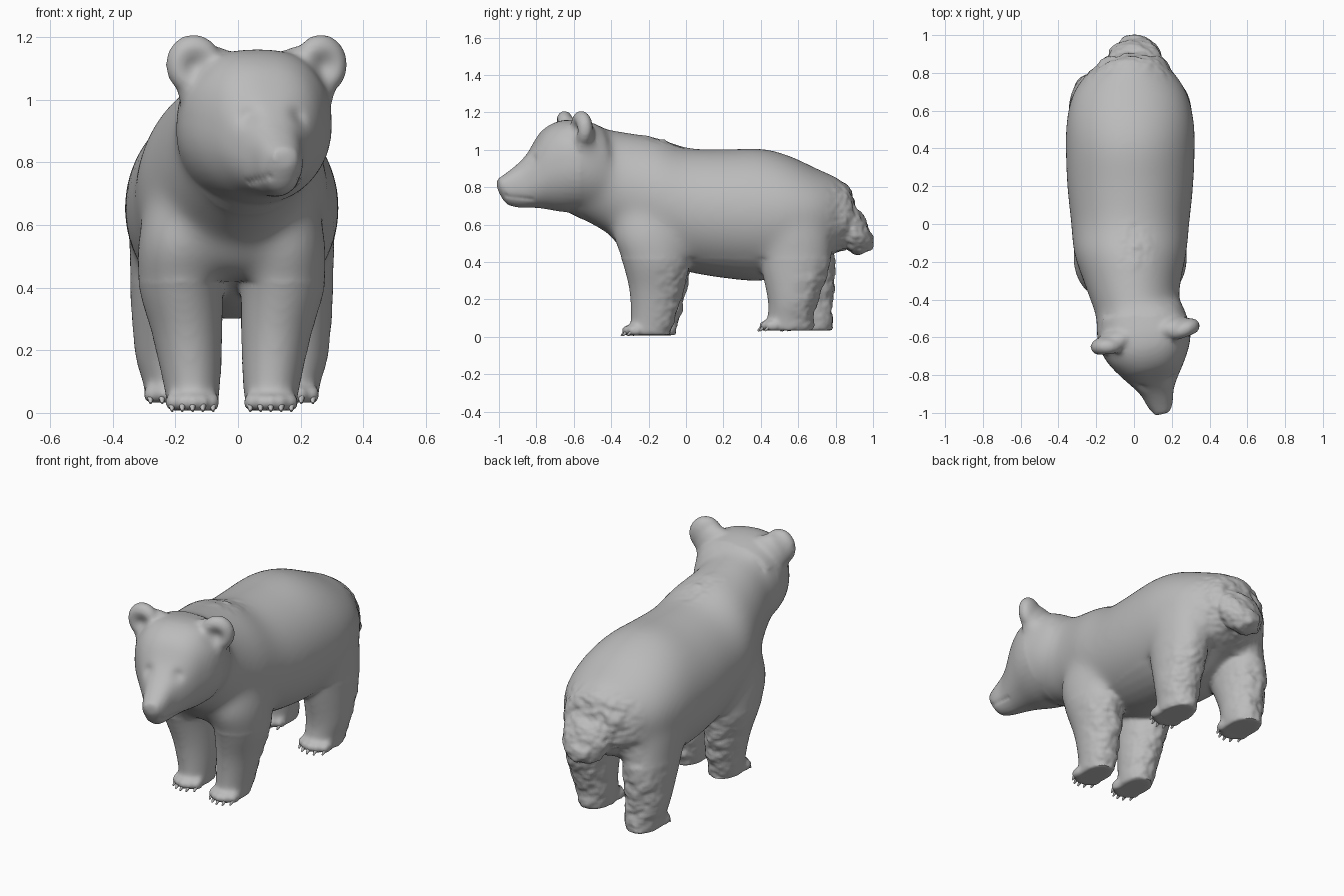
import bpy, bmesh, math
from mathutils import Vector, Matrix, noise

cube = bpy.data.objects.get("Cube")
if cube:
    bpy.data.objects.remove(cube, do_unlink=True)

fur = bpy.data.materials.new("soft_grey")
fur.use_nodes = True
fur.diffuse_color = (0.5, 0.5, 0.5, 1)
fur.node_tree.nodes["Principled BSDF"].inputs["Base Color"].default_value = (0.5, 0.5, 0.5, 1)

MID = -0.02                        # symmetry line of trunk and legs
YAW = math.radians(13)             # head turns toward its left
HEAD = Vector((0.053, -0.58, 0))
FWD = Vector((math.sin(YAW), -math.cos(YAW), 0))
SIDE = Vector((math.cos(YAW), math.sin(YAW), 0))
UP = Vector((0, 0, 1))


def head_point(forward, side, z):
    return HEAD + FWD * forward + SIDE * side + UP * z


def finish(name, bm):
    bmesh.ops.recalc_face_normals(bm, faces=bm.faces)
    mesh = bpy.data.meshes.new(name)
    bm.to_mesh(mesh)
    bm.free()
    mesh.materials.append(fur)
    obj = bpy.data.objects.new(name, mesh)
    bpy.context.collection.objects.link(obj)
    return obj


def spline(rows, steps=4):
    """Catmull-Rom interpolation between rows of numbers."""
    out = []
    for i in range(len(rows) - 1):
        a, b, c, d = (rows[max(0, min(len(rows) - 1, i + k))] for k in (-1, 0, 1, 2))
        for s in range(steps):
            t = s / steps
            out.append([0.5 * (2 * q + (r - p) * t + (2 * p - 5 * q + 4 * r - u) * t * t
                        + (3 * q - p - 3 * r + u) * t ** 3) for p, q, r, u in zip(a, b, c, d)])
    return out + [list(rows[-1])]


def loft(name, rings, square=1.0, n=40):
    """Skin rings (centre, half axis A, half axis B); square < 1 fills the upper corners."""
    def bulge(value, t):
        return math.copysign(abs(value) ** (square if math.sin(t) > 0 else 1), value)
    bm = bmesh.new()
    loops = []
    for centre, a, b in rings:
        angles = [2 * math.pi * k / n for k in range(n)]
        loops.append([bm.verts.new(centre + a * bulge(math.cos(t), t) + b * bulge(math.sin(t), t))
                      for t in angles])
    for lo, hi in zip(loops, loops[1:]):
        for k in range(n):
            bm.faces.new((lo[k], lo[(k + 1) % n], hi[(k + 1) % n], hi[k]))
    bm.faces.new(loops[0])
    bm.faces.new(loops[-1])
    return finish(name, bm)


def ellipsoid(name, centre, radii, yaw=0, pitch=0):
    bm = bmesh.new()
    bmesh.ops.create_uvsphere(bm, u_segments=24, v_segments=16, radius=1)
    bm.transform(Matrix.Translation(centre) @ Matrix.Rotation(yaw, 4, 'Z')
                 @ Matrix.Rotation(pitch, 4, 'X') @ Matrix.Diagonal((*radii, 1)))
    return finish(name, bm)


parts = []

# Trunk: y, centre x, half width, bottom, top
trunk = [(-0.62, 0.05, 0.21, 0.66, 1.14), (-0.45, 0.01, 0.225, 0.57, 1.115),
         (-0.30, -0.01, 0.26, 0.47, 1.09), (-0.15, -0.02, 0.3, 0.40, 1.065),
         (0.0, -0.02, 0.314, 0.35, 1.012), (0.2, -0.02, 0.335, 0.315, 1.003),
         (0.4, -0.02, 0.343, 0.3, 1.008), (0.55, -0.02, 0.338, 0.34, 0.97),
         (0.7, -0.02, 0.30, 0.41, 0.9), (0.82, -0.015, 0.215, 0.45, 0.845),
         (0.89, 0.0, 0.14, 0.5, 0.775)]
parts.append(loft("trunk", [(Vector((x, y, (lo + hi) / 2)), Vector((w, 0, 0)), UP * (hi - lo) / 2)
                            for y, x, w, lo, hi in spline(trunk)]))
parts.append(ellipsoid("chest", (-0.015, -0.25, 0.64), (0.265, 0.17, 0.21)))

# Head and muzzle: forward distance, half width, bottom, top
skull = [(-0.13, 0.23, 0.64, 1.13), (0.0, 0.248, 0.66, 1.158), (0.1, 0.226, 0.67, 1.153),
         (0.19, 0.175, 0.685, 1.1), (0.26, 0.125, 0.69, 0.995), (0.32, 0.088, 0.69, 0.93),
         (0.39, 0.066, 0.71, 0.876), (0.437, 0.04, 0.785, 0.845)]
parts.append(loft("head", [(head_point(f, 0, (lo + hi) / 2), SIDE * w, UP * (hi - lo) / 2)
                           for f, w, lo, hi in spline(skull)], square=0.8))
parts.append(ellipsoid("nose", head_point(0.41, 0, 0.825), (0.045, 0.03, 0.03), YAW))

# Ears with broad roots flowing into the crown
ears = {1: Vector((0.265, -0.56, 1.112)), -1: Vector((-0.142, -0.65, 1.112))}
for s, centre in ears.items():
    parts.append(ellipsoid("ear", centre, (0.09, 0.056, 0.098), YAW + s * 0.2))
    parts.append(ellipsoid("ear_root", centre - SIDE * s * 0.06 - UP * 0.045 - FWD * 0.02,
                           (0.115, 0.065, 0.105), YAW))
    parts.append(ellipsoid("ear_lobe", centre - SIDE * s * 0.025 - UP * 0.075 - FWD * 0.01,
                           (0.075, 0.06, 0.09), YAW))

# Legs: z, distance from the middle, y, half width, half depth
front_leg = [(0.008, 0.125, -0.195, 0.078, 0.115), (0.1, 0.128, -0.175, 0.092, 0.12),
             (0.25, 0.142, -0.158, 0.112, 0.145), (0.4, 0.162, -0.16, 0.134, 0.18),
             (0.55, 0.16, -0.185, 0.14, 0.205), (0.72, 0.135, -0.18, 0.12, 0.17),
             (0.88, 0.1, -0.17, 0.07, 0.1)]
rear_leg = [(0.033, 0.185, 0.55, 0.088, 0.13), (0.1, 0.185, 0.56, 0.1, 0.125),
            (0.2, 0.195, 0.575, 0.115, 0.138), (0.4, 0.192, 0.585, 0.132, 0.19),
            (0.6, 0.172, 0.57, 0.152, 0.21), (0.75, 0.13, 0.55, 0.125, 0.17),
            (0.86, 0.09, 0.53, 0.07, 0.1)]
claws = bmesh.new()
for name, rows, back in (("front_leg", front_leg, 0.03), ("rear_leg", rear_leg, 0.12)):
    for s in (1, -1):
        lag = back if s < 0 else 0     # right legs stand slightly further back
        parts.append(loft(name, [(Vector((MID + s * x, y + lag * max(0, 1 - z / 0.5), z)),
                                  Vector((a, 0, 0)), Vector((0, b, 0)))
                                 for z, x, y, a, b in spline(rows)]))
        z, x, y, a, b = rows[0]
        for k in range(-2, 3):         # toes and claws
            toe = Vector((MID + s * x + k * a * 0.42, y + lag - b * (0.95 - 0.07 * k * k), z + 0.026))
            parts.append(ellipsoid("toe", toe, (0.022, 0.042, 0.03)))
            bmesh.ops.create_cone(
                claws, segments=10, radius1=0.016, radius2=0.004, depth=0.045, cap_ends=True,
                matrix=Matrix.Translation(toe + Vector((0, -0.026, -0.013))) @ Matrix.Rotation(2.3, 4, 'X'))
finish("claws", claws)

# Tail and shaggy rump
parts.append(ellipsoid("tail", (0.005, 0.89, 0.58), (0.14, 0.085, 0.15), 0, 0.4))
parts.append(ellipsoid("tail_tip", (0.005, 0.93, 0.515), (0.095, 0.077, 0.072)))
parts.append(ellipsoid("rump", (-0.01, 0.79, 0.66), (0.19, 0.12, 0.17)))

# Fuse everything into one smooth skin
with bpy.context.temp_override(active_object=parts[0], object=parts[0],
                               selected_objects=parts, selected_editable_objects=parts):
    bpy.ops.object.join()
bear = parts[0]
bear.name = "bear_body"
bpy.ops.object.select_all(action='DESELECT')
bpy.context.view_layer.objects.active = bear
bear.select_set(True)
remesh = bear.modifiers.new("fuse", 'REMESH')
remesh.mode = 'VOXEL'
remesh.voxel_size = 0.011
smooth = bear.modifiers.new("soften", 'SMOOTH')
smooth.factor = 0.5
smooth.iterations = 12
for modifier in ("fuse", "soften"):
    bpy.ops.object.modifier_apply(modifier=modifier)

# Extra blending where the limbs and head meet the trunk
joints = bear.vertex_groups.new(name="joints")
joints.add([v.index for v in bear.data.vertices
            if v.co.z > 0.42 and -0.56 < v.co.y < 0.85
            and not (v.co.z > 1.04 and v.co.y < -0.48)], 1.0, 'REPLACE')
blend = bear.modifiers.new("blend", 'SMOOTH')
blend.factor = 0.6
blend.iterations = 90
blend.vertex_group = "joints"
bpy.ops.object.modifier_apply(modifier="blend")

# Hollows pressed into the skin: point, radius, depth, facing
hollows = []
for s, centre in ears.items():
    hollows.append((centre + FWD * 0.045 - UP * 0.005, 0.045, 0.035, FWD))
    hollows.append((head_point(0.27, s * 0.08, 0.945), 0.032, 0.016, FWD))
    for k in range(6):                 # mouth line
        hollows.append((head_point(0.40 - 0.025 * k, s * (0.045 + 0.008 * k), 0.755 - 0.004 * k),
                        0.012, 0.007, FWD + SIDE * s))

# Press the hollows and ruffle the shaggy patches
bm = bmesh.new()
bm.from_mesh(bear.data)
bm.normal_update()
moves = []
for v in bm.verts:
    p, n = v.co, v.normal
    shift = Vector()
    if p.y < -0.45:
        for point, radius, depth, facing in hollows:
            gap = (p - point).length_squared / radius ** 2
            if gap < 6 and n.dot(facing) > 0.1:
                shift -= facing.normalized() * depth * math.exp(-gap)
    rump = min(1, max(0, (p.y - 0.74) * 8)) * min(1, max(0, (0.86 - p.z) * 12))
    legs = min(1, max(0, n.y + 0.1)) * min(1, max(0, (0.44 - p.z) * 8)) * (abs(n.z) < 0.7)
    nape = max(0, 1 - abs(p.y + 0.12) / 0.16) * max(0, 1 - abs(p.x) / 0.13) * (p.z > 0.9)
    amount = max(rump, legs, nape)
    if amount > 0:
        q = Vector((p.x * 14, p.y * 14, p.z * 18))
        ruffle = noise.noise(q) + 0.5 * noise.noise(q * 2.3)
        shift += n * amount * 0.012 * ruffle
    moves.append((v, shift))
for v, shift in moves:
    v.co += shift
bm.to_mesh(bear.data)
bm.free()

# Smooth shading
for obj in (bear, bpy.data.objects["claws"]):
    bpy.ops.object.select_all(action='DESELECT')
    bpy.context.view_layer.objects.active = obj
    obj.select_set(True)
    bpy.ops.object.shade_smooth_by_angle(angle=math.radians(50))
